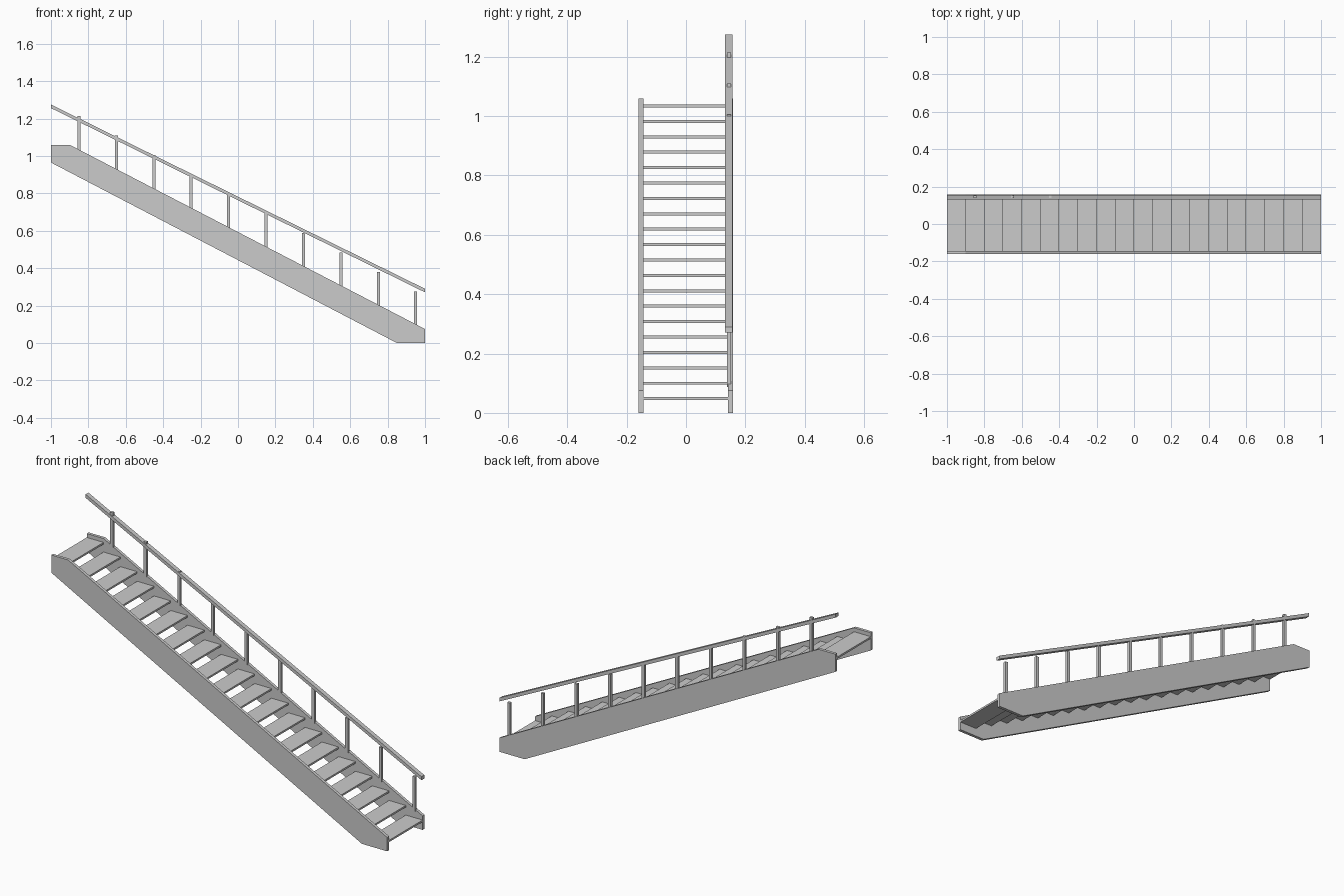
import bpy

if "Cube" in bpy.data.objects:
    bpy.data.objects.remove(bpy.data.objects["Cube"])


def prism(name, profile, y0, y1):
    """Extrude an x-z outline between two y values."""
    n = len(profile)
    verts = [(x, y, z) for y in (y0, y1) for x, z in profile]
    faces = [tuple(range(n)), tuple(range(2 * n - 1, n - 1, -1))]
    faces += [(i, i + n, (i + 1) % n + n, (i + 1) % n) for i in range(n)]
    mesh = bpy.data.meshes.new(name)
    mesh.from_pydata(verts, [], faces)
    obj = bpy.data.objects.new(name, mesh)
    bpy.context.collection.objects.link(obj)
    return obj


def box(name, x0, x1, y0, y1, z0, z1):
    return prism(name, [(x0, z0), (x1, z0), (x1, z1), (x0, z1)], y0, y1)


# Side stringers
outline = [(-1, 0.965), (0.85, 0), (1, 0), (1, 0.075), (-0.9, 1.06), (-1, 1.06)]
prism("front_stringer", outline, -0.16, -0.144)
prism("back_stringer", outline, 0.142, 0.158)

# Open treads
for i in range(20):
    x = 1 - 0.1 * i
    z = 0.043 + 0.0519 * i
    box(f"tread_{i + 1}", x - 0.1, x, -0.145, 0.143, z, z + 0.01)

# Railing posts on the back stringer, slightly steeper run than the rail
for i in range(10):
    x = -0.85 + 0.2 * i
    top = 1.215 - 0.5222 * (x + 0.85)
    box(f"post_{i + 1}", x - 0.008, x + 0.008, 0.138, 0.152, top - 0.187, top)

# Sloping handrail
prism("handrail", [(-1, 1.256), (1, 0.271), (1, 0.29), (-1, 1.275)], 0.132, 0.156)
